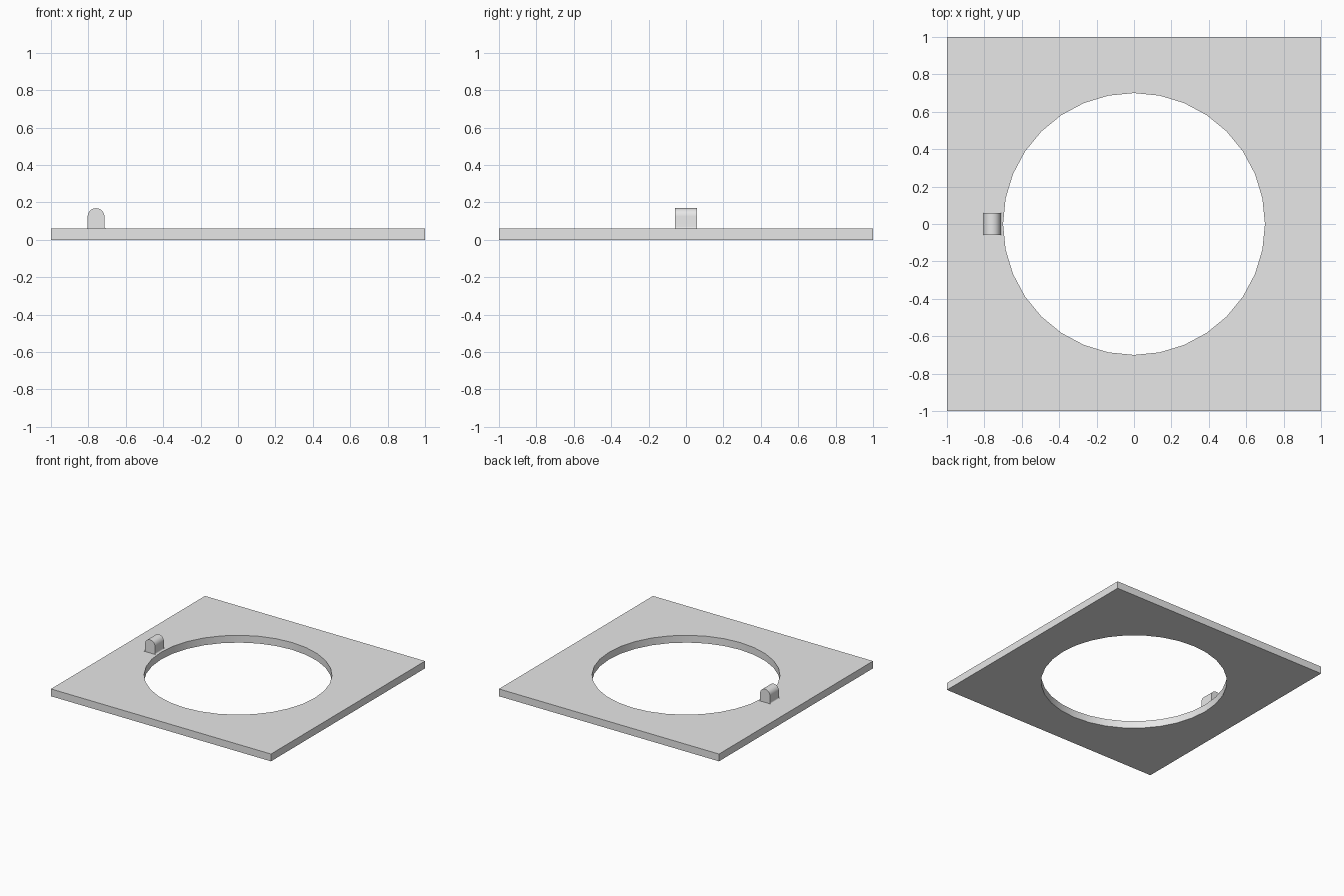
import bpy
import bmesh
from math import sin, cos, pi, radians

default = bpy.data.objects.get("Cube")
if default:
    bpy.data.objects.remove(default, do_unlink=True)

grey = bpy.data.materials.new("light_grey")
grey.use_nodes = True
colour = (0.8, 0.8, 0.8, 1)
grey.diffuse_color = colour
grey.node_tree.nodes["Principled BSDF"].inputs["Base Color"].default_value = colour

THICK = 0.06


def make_object(name, bm):
    bmesh.ops.recalc_face_normals(bm, faces=bm.faces)
    mesh = bpy.data.meshes.new(name)
    bm.to_mesh(mesh)
    bm.free()
    mesh.materials.append(grey)
    obj = bpy.data.objects.new(name, mesh)
    bpy.context.collection.objects.link(obj)
    bpy.ops.object.select_all(action='DESELECT')
    obj.select_set(True)
    bpy.context.view_layer.objects.active = obj
    bpy.ops.object.shade_smooth_by_angle(angle=radians(30))
    return obj


def arc(cx, cz, r, start, end, steps):
    angles = [start + (end - start) * i / steps for i in range(steps + 1)]
    return [(cx + r * cos(a), cz + r * sin(a)) for a in angles]


# Square plate with a round opening: each rim point is joined to the
# square's edge along its own ray, so corners fall on the diagonals
bm = bmesh.new()
SIDES, HOLE = 32, 0.7
rings = []
for i in range(SIDES):
    a = 2 * pi * i / SIDES
    c, s = cos(a), sin(a)
    out = 1 / max(abs(c), abs(s))
    rings.append([bm.verts.new((c * r, s * r, z))
                  for r, z in ((HOLE, 0), (out, 0), (out, THICK), (HOLE, THICK))])
for i in range(SIDES):
    a, b = rings[i], rings[(i + 1) % SIDES]
    for k in range(4):
        n = (k + 1) % 4
        bm.faces.new((a[k], a[n], b[n], b[k]))
make_object("plate", bm)

# Round-topped tab with a small fillet at its foot, extruded front to back
CX, R, FILLET, HALF_DEPTH = -0.759, 0.045, 0.01, 0.058
foot = THICK + FILLET
profile = arc(R + FILLET, foot, FILLET, 1.5 * pi, pi, 4)
profile += arc(0, 0.169 - R, R, 0, pi, 16)
profile += arc(-R - FILLET, foot, FILLET, 0, -0.5 * pi, 4)
bm = bmesh.new()
face = bm.faces.new([bm.verts.new((CX + x, -HALF_DEPTH, z)) for x, z in profile])
new = bmesh.ops.extrude_face_region(bm, geom=[face])["geom"]
bmesh.ops.translate(bm, vec=(0, 2 * HALF_DEPTH, 0),
                    verts=[v for v in new if isinstance(v, bmesh.types.BMVert)])
make_object("tab", bm)
